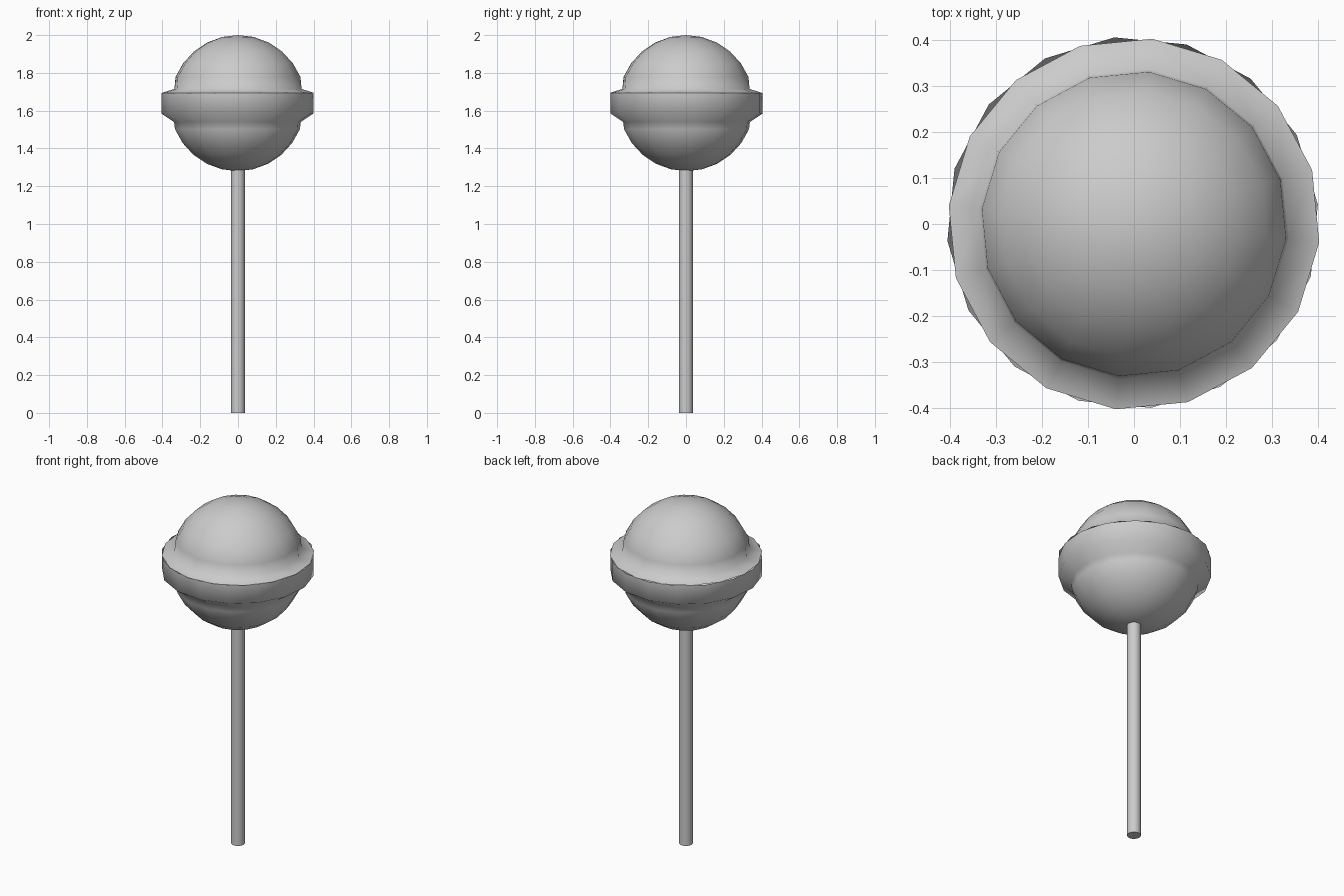
import bpy, bmesh
from math import sin, cos, radians, pi

if "Cube" in bpy.data.objects:
    bpy.data.objects.remove(bpy.data.objects["Cube"])


def lathe(name, profile, sides, turn=0.0, shift=(0, 0)):
    """Revolve (radius, z) points around z; radius 0 gives a pole."""
    bm = bmesh.new()
    rings = []
    for r, z in profile:
        if r < 1e-6:
            rings.append([bm.verts.new((shift[0], shift[1], z))] * sides)
        else:
            rings.append([bm.verts.new((shift[0] + r * cos(turn + 2 * pi * i / sides),
                                        shift[1] + r * sin(turn + 2 * pi * i / sides), z))
                          for i in range(sides)])
    for a, b in zip(rings, rings[1:]):
        for i in range(sides):
            j = (i + 1) % sides
            loop = list(dict.fromkeys((a[i], a[j], b[j], b[i])))
            bm.faces.new(loop)
    bmesh.ops.recalc_face_normals(bm, faces=bm.faces)
    mesh = bpy.data.meshes.new(name)
    bm.to_mesh(mesh)
    bm.free()
    obj = bpy.data.objects.new(name, mesh)
    bpy.context.collection.objects.link(obj)
    for p in mesh.polygons:
        p.use_smooth = True
    return obj


def arc(direction, steps=5):
    """Ball profile from the pole to just short of the equator."""
    return [(0.36 * sin(radians(67.5 * k / steps)),
             1.64 + direction * 0.36 * cos(radians(67.5 * k / steps)))
            for k in range(steps + 1)]


TURN = radians(5.625)

# Upper candy dome with the sloping top of the band
lathe("candy_top", list(reversed(arc(1)))[::-1] + [(0.338, 1.715), (0.405, 1.694)],
      16, -TURN)

# Lower candy bowl with the upright band wall
lathe("candy_bottom", arc(-1) + [(0.337, 1.54), (0.405, 1.585), (0.405, 1.694)],
      16, TURN, (-0.003, 0.003))

# Stick, its upper end tucked into the candy
bpy.ops.mesh.primitive_cylinder_add(vertices=16, radius=0.037, depth=1.3,
                                    location=(0, 0, 0.65))
stick = bpy.context.object
stick.name = "stick"
bpy.ops.object.shade_smooth_by_angle(angle=radians(40))
